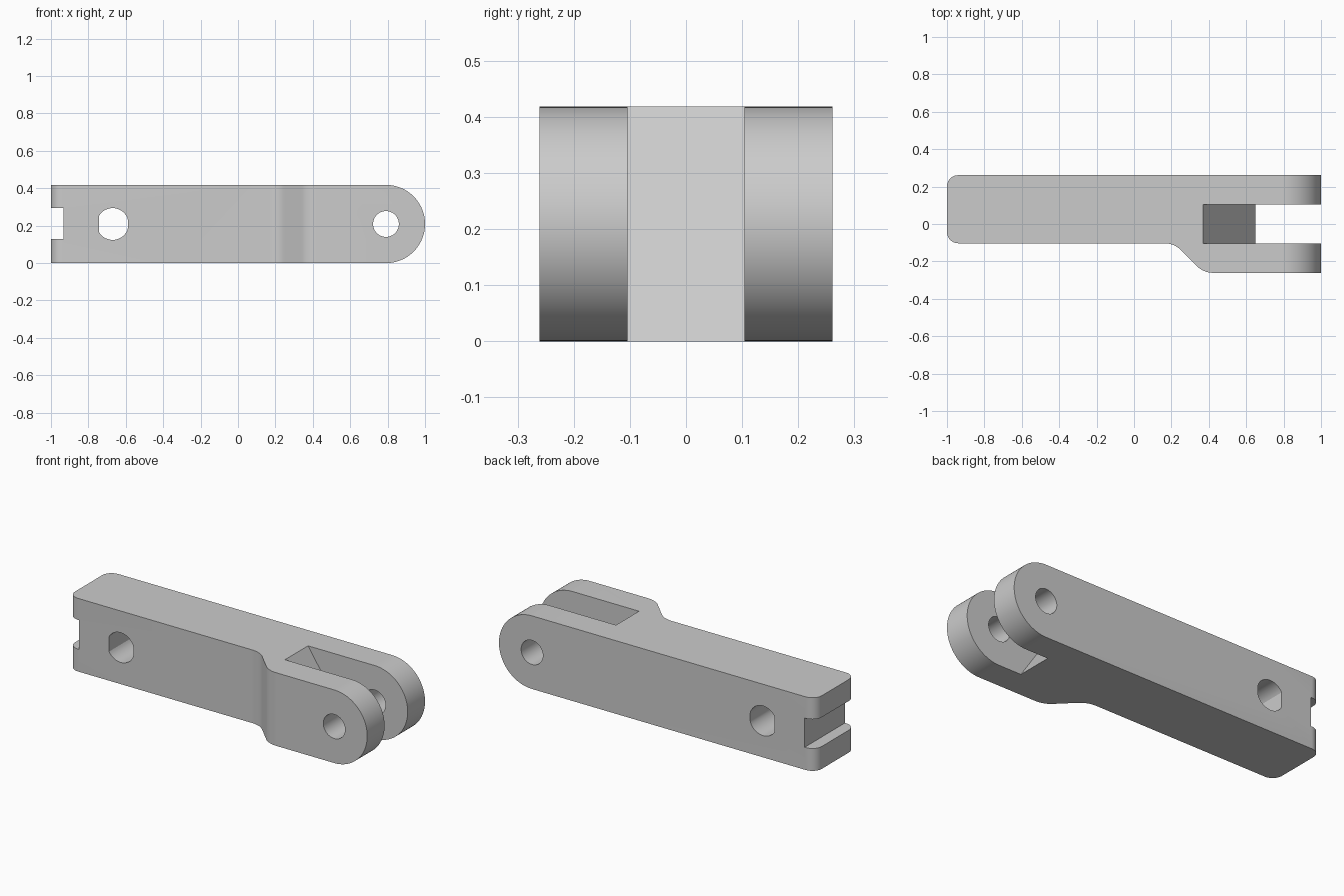
import bpy, bmesh
from math import sin, cos, pi, radians

cube = bpy.data.objects.get("Cube")
if cube:
    bpy.data.objects.remove(cube, do_unlink=True)

L, H, W = 1.0, 0.418, 0.261        # half length, height, half width
MID = H / 2
FRONT = -0.103                     # front face of the narrow shank
SLOT = 0.104                       # half width of the fork slot

grey = bpy.data.materials.new("machined grey")
grey.use_nodes = True
grey.diffuse_color = (0.6, 0.6, 0.6, 1)
grey.node_tree.nodes["Principled BSDF"].inputs["Base Color"].default_value = grey.diffuse_color


def arc(cx, cy, r, a0, a1, n):
    """Points on a circular arc, angles in degrees."""
    angles = [radians(a0 + (a1 - a0) * i / n) for i in range(n + 1)]
    return [(cx + r * cos(a), cy + r * sin(a)) for a in angles]


def prism(name, outline, axis, lo, hi):
    """Extrude an outline along z (x, y points) or along y (x, z points)."""
    bm = bmesh.new()
    place = (lambda u, v: (u, v, lo)) if axis == "z" else (lambda u, v: (u, lo, v))
    face = bm.faces.new([bm.verts.new(place(u, v)) for u, v in outline])
    grown = bmesh.ops.extrude_face_region(bm, geom=[face])["geom"]
    move = (0, 0, hi - lo) if axis == "z" else (0, hi - lo, 0)
    bmesh.ops.translate(bm, vec=move, verts=[g for g in grown if isinstance(g, bmesh.types.BMVert)])
    bmesh.ops.recalc_face_normals(bm, faces=bm.faces)
    mesh = bpy.data.meshes.new(name)
    bm.to_mesh(mesh)
    bm.free()
    mesh.materials.append(grey)
    obj = bpy.data.objects.new(name, mesh)
    bpy.context.collection.objects.link(obj)
    return obj


# Plan outline: rounded rear corners and an S-bend widening to the fork
R, r = 0.123, 0.06
plan = arc(-L + r, FRONT + r, r, 180, 270, 10)
plan += arc(0.163, FRONT - R, R, 90, 45, 10)
plan += arc(0.423, -W + R, R, 225, 270, 10)
plan += [(L + 0.1, -W), (L + 0.1, W)]
plan += arc(-L + r, W - r, r, 90, 180, 10)
link = prism("fork_link", plan, "z", 0, H)

# Side outline: round nose and a square notch in the rear end
side = [(-L - 0.1, 0)] + arc(L - MID, MID, MID, -90, 90, 48)
side += [(-L - 0.1, H), (-L - 0.1, 0.295), (-0.933, 0.295), (-0.933, 0.128), (-L - 0.1, 0.128)]
profile = prism("side_profile_cutter", side, "y", -0.5, 0.5)

# Fork slot with a sloping inner end
slope = (0.65 - 0.37) / H
slot = prism("slot_cutter", [(0.65 + slope * 0.1, -0.1), (1.2, -0.1), (1.2, H + 0.1),
                             (0.37 - slope * 0.1, H + 0.1)], "y", -SLOT, SLOT)

# Pin hole through both tines, and a shaft hole with flats
pin = prism("pin_hole_cutter", arc(L - MID, MID, 0.069, 0, 352.5, 47), "y", -0.5, 0.5)
flats = [(min(max(x, -0.743), -0.589), z) for x, z in arc(-0.67, MID, 0.085, 0, 352.5, 47)]
shaft = prism("shaft_hole_cutter", flats, "y", -0.5, 0.5)

cutters = [(profile, "INTERSECT"), (slot, "DIFFERENCE"), (pin, "DIFFERENCE"), (shaft, "DIFFERENCE")]
for cutter, operation in cutters:
    cutter.hide_render = True
    mod = link.modifiers.new(cutter.name, "BOOLEAN")
    mod.object, mod.operation, mod.solver = cutter, operation, "EXACT"

# Bake the cuts, drop the cutters and smooth the curved faces
baked = bpy.data.meshes.new_from_object(link.evaluated_get(bpy.context.evaluated_depsgraph_get()))
link.modifiers.clear()
link.data = baked
baked.name = "fork_link"
for cutter, _ in cutters:
    bpy.data.objects.remove(cutter, do_unlink=True)
bpy.ops.object.select_all(action="DESELECT")
link.select_set(True)
bpy.context.view_layer.objects.active = link
bpy.ops.object.shade_smooth_by_angle(angle=radians(30))
